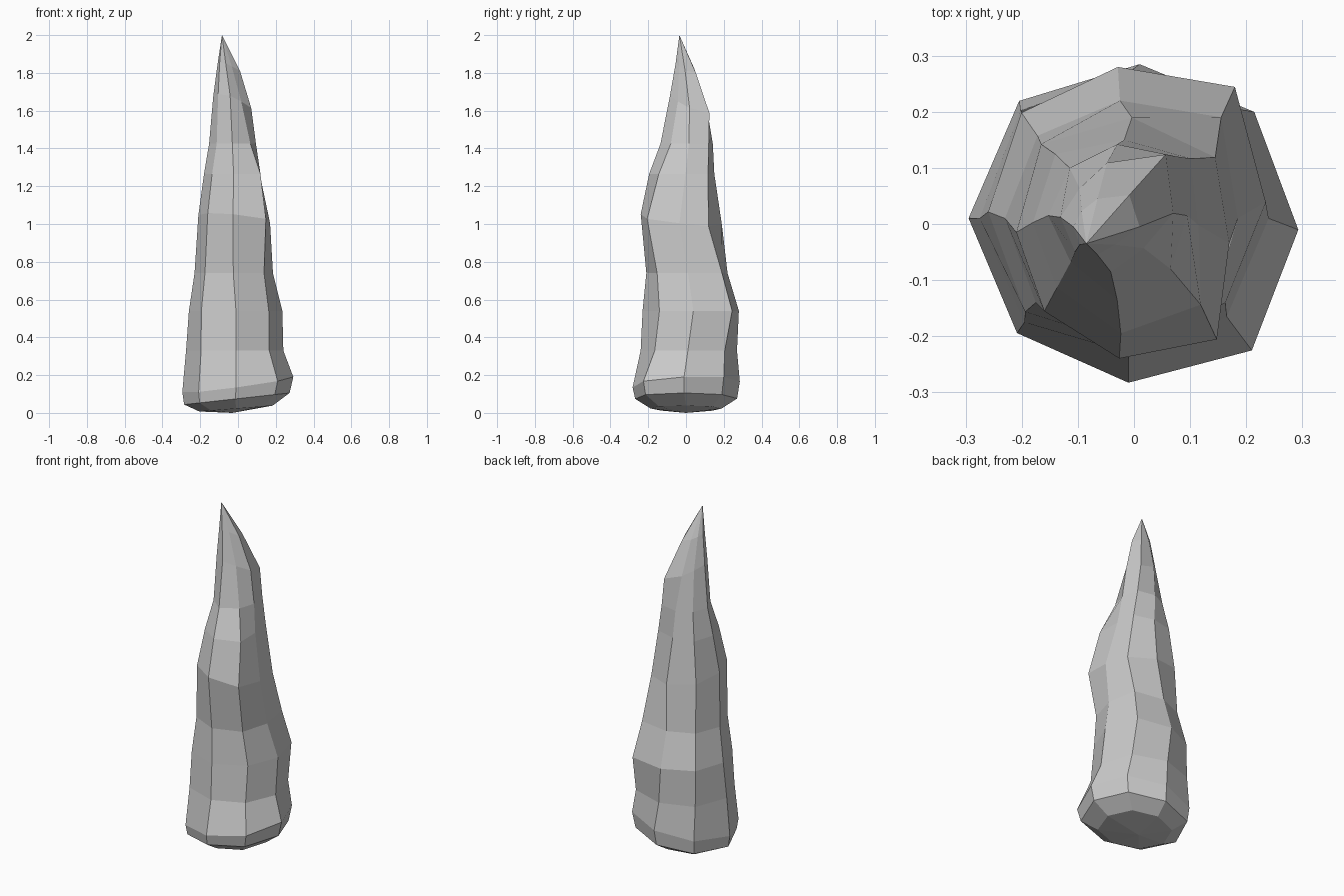
import bpy, bmesh
from math import cos, sin, radians

SIDES = 8
# Cross-sections: z, centre x, centre y, twist, tilt x, tilt y, radii round the ring
BASE = (.293, .293, .285, .30, .295, .285, .283, .308)
RINGS = [
    (.023, -.01, 0, 0, .08, 0, [r * .66 for r in BASE]),
    (.075, -.005, 0, -2, .11, 0, [r * .95 for r in BASE]),
    (.150, 0, 0, -2, .14, .05, BASE),
    (.33, -.01, .01, 0, 0, 0, (.25, .276, .26, .272, .265, .262, .25, .248)),
    (.54, -.02, .03, 2, 0, 0, (.255, .293, .25, .247, .24, .255, .26, .25)),
    (.74, -.025, .01, 0, 0, 0, (.21, .255, .21, .208, .205, .212, .22, .23)),
    (1.025, -.015, -.025, -3, -.12, -.12, (.185, .215, .215, .225, .195, .195, .215, .243)),
    (1.265, -.02, 0, -1, 0, 0, (.135, .168, .15, .173, .16, .163, .195, .20)),
    (1.425, -.03, .015, 0, 0, 0, (.125, .149, .127, .12, .123, .117, .15, .135)),
    (1.65, -.045, .015, 2, -.3, -.3, (.115, .149, .094, .071, .086, .088, .10, .085)),
    (1.835, -.065, -.005, 0, -.3, -.3, (.075, .08, .05, .04, .043, .045, .05, .045)),
]
TIP = (-.085, -.035, 2.0)


def add_ring(bm, z, cx, cy, twist, tx, ty, radii):
    verts = []
    for i, r in enumerate(radii):
        a = radians(360 / SIDES * i + twist)
        dx, dy = r * cos(a), r * sin(a)
        verts.append(bm.verts.new((cx + dx, cy + dy, z + tx * dx + ty * dy)))
    return verts


def fan(bm, ring, point, flip=False):
    v = bm.verts.new(point)
    for i in range(SIDES):
        bm.faces.new((ring[i], ring[(i + 1) % SIDES], v))


# Tapering faceted spike, skinned ring to ring
bm = bmesh.new()
rings = [add_ring(bm, *r) for r in RINGS]
for low, high in zip(rings, rings[1:]):
    for i in range(SIDES):
        j = (i + 1) % SIDES
        bm.faces.new((low[i], low[j], high[j], high[i]))

# Shallow underside and pointed tip
fan(bm, rings[0], (-.03, 0, 0))
fan(bm, rings[-1], TIP)
bmesh.ops.recalc_face_normals(bm, faces=bm.faces)

mesh = bpy.data.meshes.new("rock_spike")
bm.to_mesh(mesh)
bm.free()
spike = bpy.data.objects.new("rock_spike", mesh)
bpy.context.collection.objects.link(spike)
